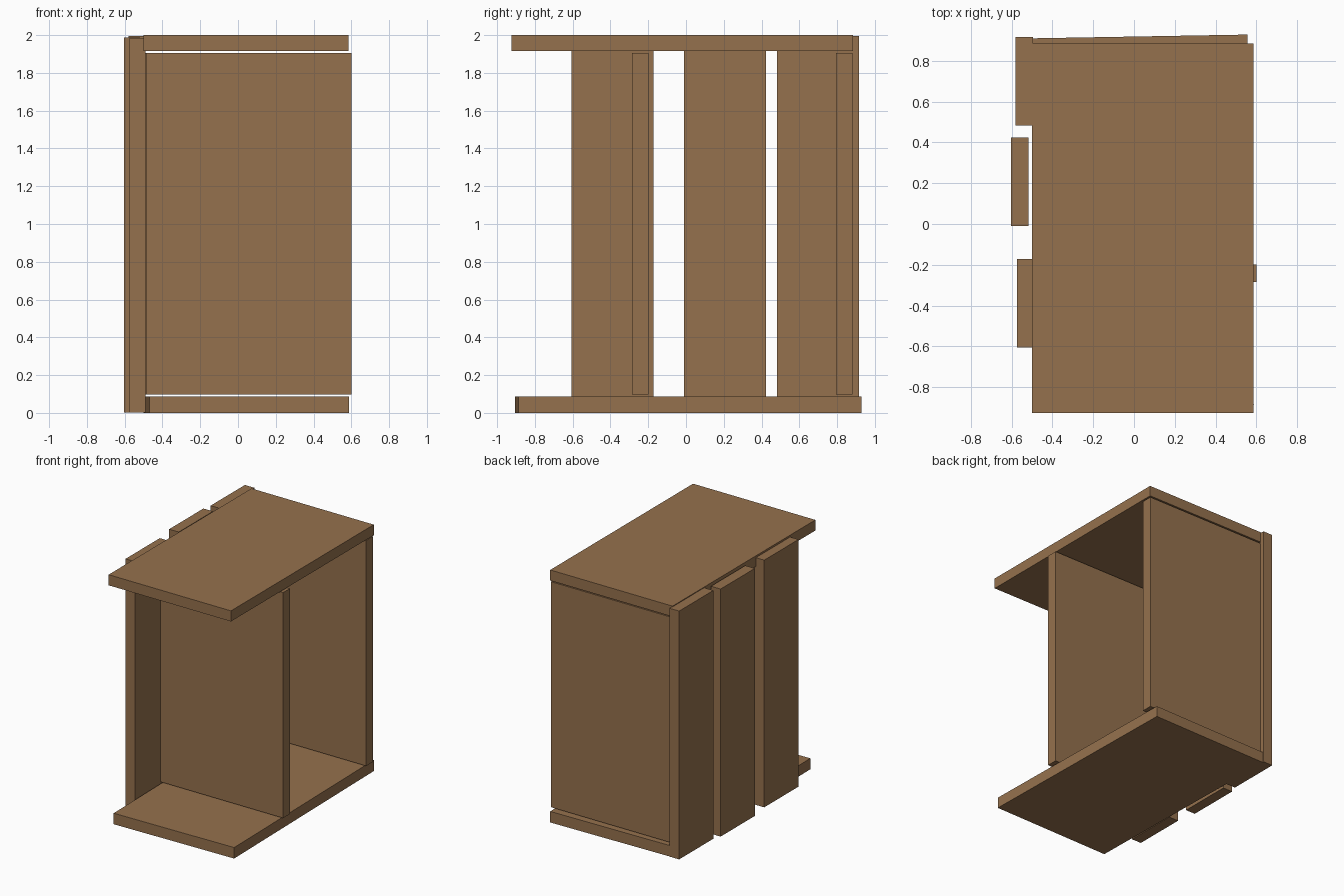
import bpy, math

if "Cube" in bpy.data.objects:
    bpy.data.objects.remove(bpy.data.objects["Cube"])

wood = bpy.data.materials.new("wood")
wood.diffuse_color = (0.30, 0.165, 0.075, 1)
wood.use_nodes = True
wood.node_tree.nodes["Principled BSDF"].inputs["Base Color"].default_value = wood.diffuse_color


def board(name, x, y, z, turn=0.0):
    """Box spanning the given (min, max) ranges, optionally turned about z."""
    spans = (x, y, z)
    bpy.ops.mesh.primitive_cube_add(size=1, location=[(a + b) / 2 for a, b in spans])
    ob = bpy.context.object
    ob.name = name
    ob.scale = [b - a for a, b in spans]
    ob.rotation_euler.z = math.radians(turn)
    ob.data.materials.append(wood)
    return ob


# End boards (the bottom one sits slightly askew)
board("top_board", (-0.50, 0.585), (-0.925, 0.885), (1.915, 2.0))
board("bottom_board", (-0.485, 0.571), (-0.896, 0.919), (0.0, 0.088), 1.0)

# Upright panels between the end boards
board("middle_panel", (-0.488, 0.60), (-0.285, -0.198), (0.098, 1.906))
board("back_panel", (-0.495, 0.58), (0.795, 0.882), (0.098, 1.906))

# Three loose slats along the left side: outer x, start y, top z
for i, (x, y, top) in enumerate([(-0.574, -0.605, 1.985),
                                 (-0.603, -0.011, 1.988),
                                 (-0.581, 0.483, 1.994)]):
    board(f"side_slat_{i + 1}", (x, x + 0.085), (y, y + 0.434), (0.003, top))
